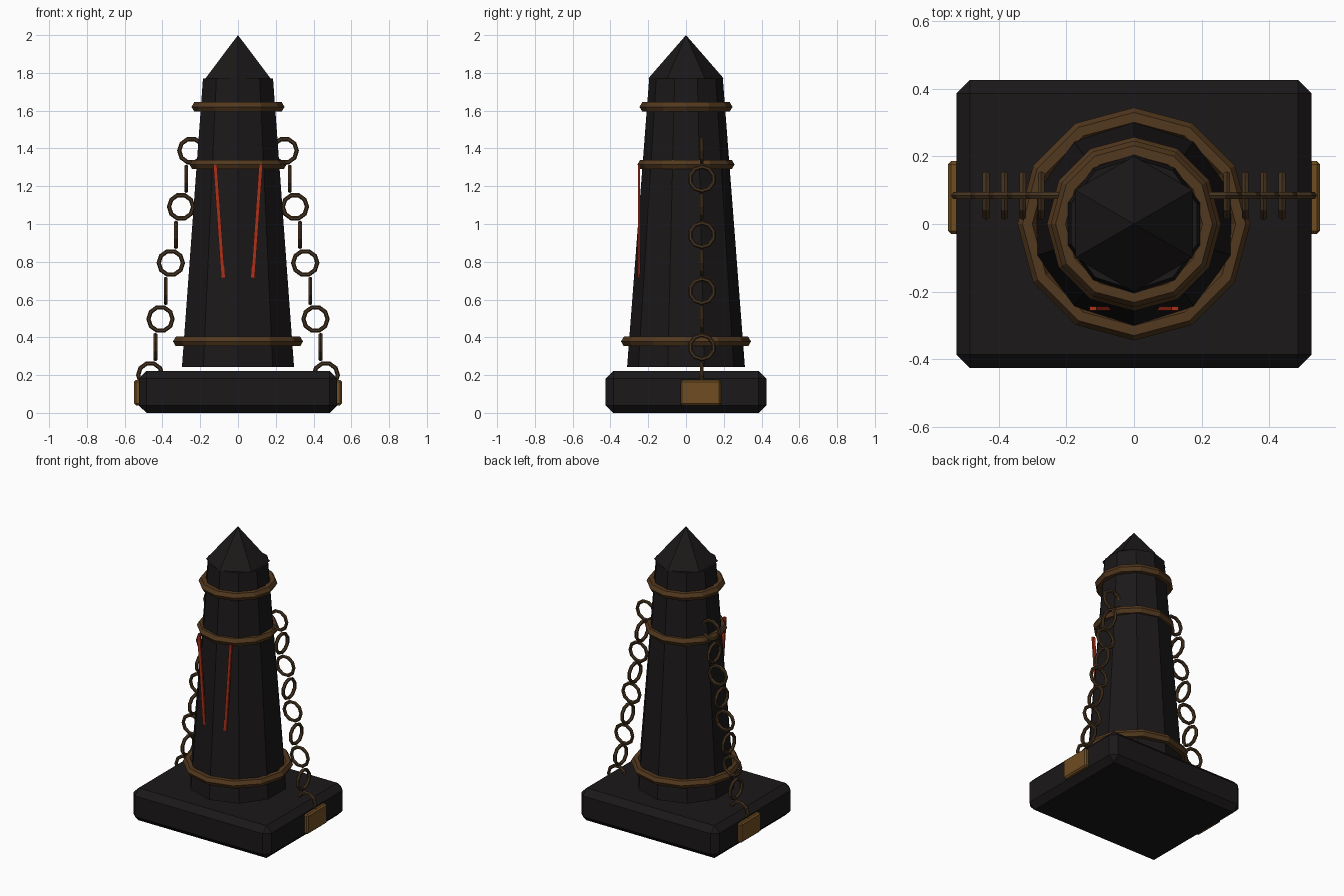
import bpy
from math import radians, pi

if "Cube" in bpy.data.objects:
    bpy.data.objects.remove(bpy.data.objects["Cube"])


def material(name, rgb):
    m = bpy.data.materials.new(name)
    m.diffuse_color = (*rgb, 1)
    m.use_nodes = True
    m.node_tree.nodes["Principled BSDF"].inputs["Base Color"].default_value = m.diffuse_color
    return m


STONE = material("dark_stone", (0.011, 0.009, 0.0095))
BRONZE = material("bronze", (0.085, 0.04, 0.013))
IRON = material("chain_iron", (0.06, 0.033, 0.014))
BRASS = material("brass", (0.16, 0.075, 0.016))
RED = material("red_glow", (0.4, 0.03, 0.01))


def finish(name, mat):
    ob = bpy.context.object
    ob.name = name
    ob.data.materials.append(mat)
    return ob


def box(name, loc, size, mat, bevel=0, rot=(0, 0, 0)):
    bpy.ops.mesh.primitive_cube_add(size=1, location=loc, rotation=rot)
    ob = finish(name, mat)
    for v in ob.data.vertices:
        v.co = [c * s for c, s in zip(v.co, size)]
    if bevel:
        mod = ob.modifiers.new("chamfer", "BEVEL")
        mod.width, mod.segments = bevel, 1
    return ob


def cone(name, sides, r1, r2, z0, z1, mat):
    bpy.ops.mesh.primitive_cone_add(vertices=sides, radius1=r1, radius2=r2,
                                    depth=z1 - z0, location=(0, 0, (z0 + z1) / 2))
    return finish(name, mat)


def ring(name, loc, major, minor, sides, mat, rot=(0, 0, 0)):
    bpy.ops.mesh.primitive_torus_add(major_radius=major, minor_radius=minor,
                                     major_segments=sides, minor_segments=6,
                                     location=loc, rotation=rot)
    return finish(name, mat)


# Plinth, tapered ten-sided shaft and six-sided cap
box("plinth", (0, 0, 0.111), (1.05, 0.85, 0.222), STONE, 0.04)
cone("shaft", 10, 0.312, 0.195, 0.242, 1.77, STONE)
cone("cap", 6, 0.2, 0, 1.77, 2.0, STONE)

# Bands around the shaft
for name, z, r in (("lower_band", 0.378, 0.315), ("middle_band", 1.315, 0.228),
                   ("upper_band", 1.62, 0.217)):
    ring(name, (0, 0, z), r, 0.029, 12, BRONZE)

# Mirrored details: glowing cracks, side plates and chains
for side, s in (("left", -1), ("right", 1)):
    box(f"{side}_crack", (s * 0.1, -0.249, 1.015), (0.02, 0.012, 0.6), RED,
        rot=(0, s * radians(4), 0))
    box(f"{side}_plate", (s * 0.51, 0.078, 0.107), (0.08, 0.216, 0.135), BRASS, 0.01)
    for i in range(9):
        # links alternate between facing front and facing sideways
        rot = (pi / 2, 0, 0) if i % 2 == 0 else (0, pi / 2, 0)
        ring(f"{side}_chain_link_{i + 1}",
             (s * (0.247 + 0.0272 * i), 0.084, 1.388 - 0.1485 * i),
             0.064, 0.0115, 10, IRON, rot)
